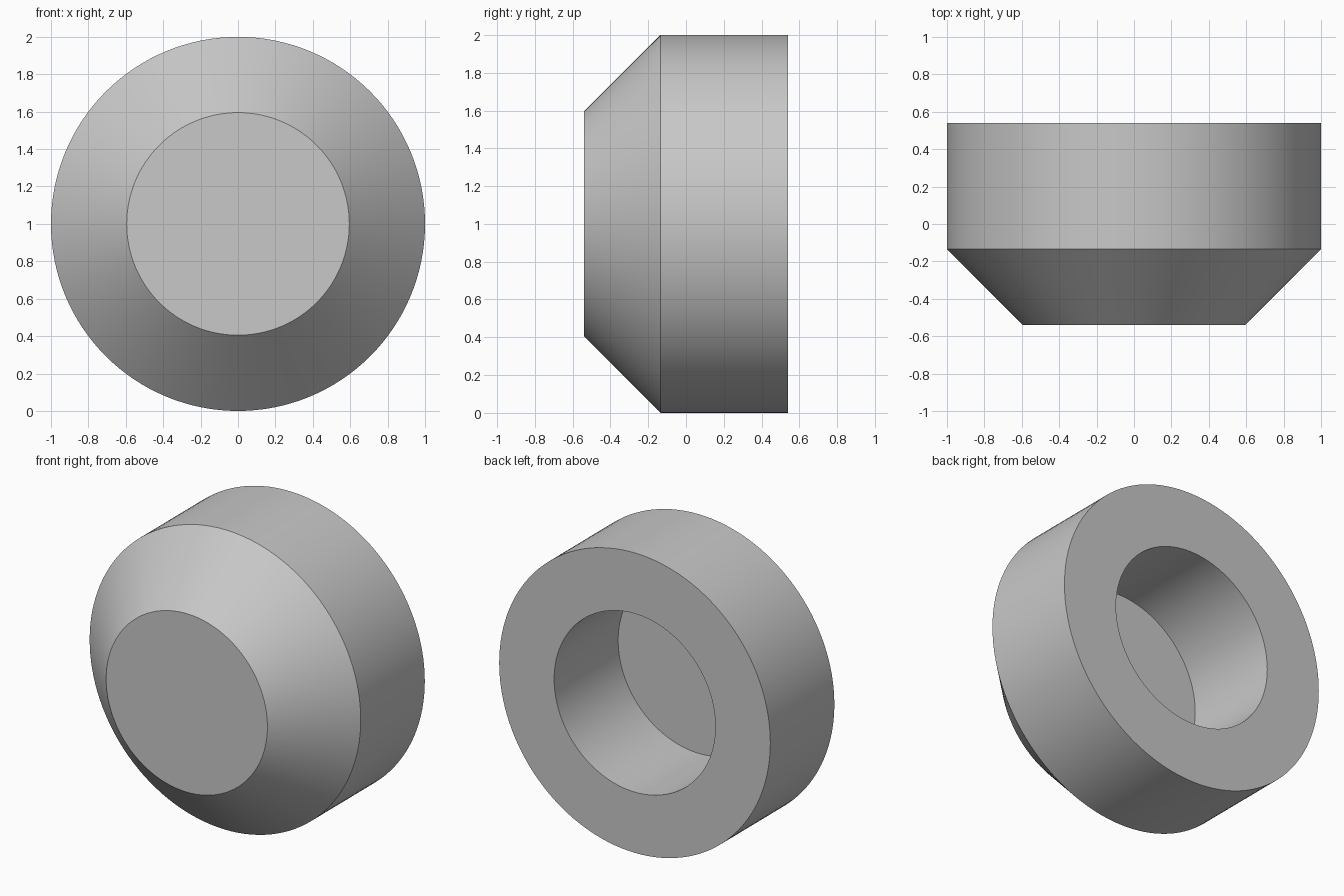
import bpy, bmesh
from math import cos, sin, tau

SIDES = 128
CENTRE_Z = 1.0

default_cube = bpy.data.objects.get("Cube")
if default_cube:
    bpy.data.objects.remove(default_cube, do_unlink=True)

# Plain grey finish
grey = bpy.data.materials.new("plain grey")
grey.use_nodes = True
colour = (0.58, 0.58, 0.58, 1)
grey.diffuse_color = colour
grey.node_tree.nodes["Principled BSDF"].inputs["Base Color"].default_value = colour


def ring(bm, radius, y):
    angles = (tau * i / SIDES for i in range(SIDES))
    return [bm.verts.new((radius * cos(a), y, CENTRE_Z + radius * sin(a))) for a in angles]


# Radius and depth: front face, chamfer, outer wall, back rim, bore floor
profile = [(0.595, -0.54), (1.0, -0.135), (1.0, 0.54), (0.595, 0.54), (0.595, -0.135)]

bm = bmesh.new()
rings = [ring(bm, r, y) for r, y in profile]
for a, b in zip(rings, rings[1:]):
    for i in range(SIDES):
        j = (i + 1) % SIDES
        bm.faces.new((a[i], a[j], b[j], b[i]))

# Flat front face and bore floor
bm.faces.new(rings[0])
bm.faces.new(rings[-1])
bmesh.ops.recalc_face_normals(bm, faces=bm.faces)

mesh = bpy.data.meshes.new("chamfered_cap")
bm.to_mesh(mesh)
bm.free()
mesh.materials.append(grey)

cap = bpy.data.objects.new("chamfered_cap", mesh)
bpy.context.collection.objects.link(cap)

# Smooth round walls with crisp rims
bpy.ops.object.select_all(action="DESELECT")
cap.select_set(True)
bpy.context.view_layer.objects.active = cap
bpy.ops.object.shade_smooth_by_angle()
